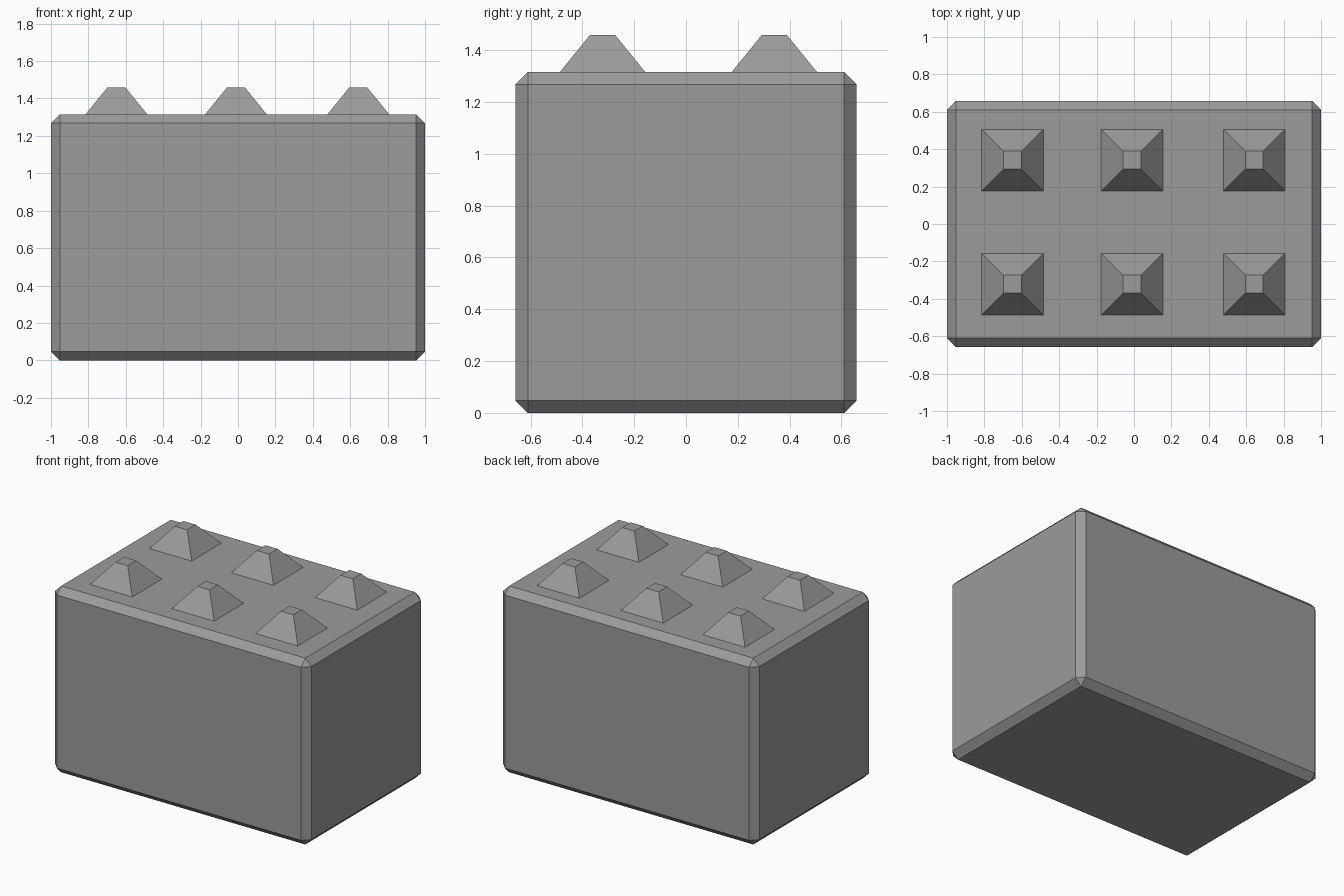
import bpy, bmesh
from math import pi, sqrt
from mathutils import Matrix

if "Cube" in bpy.data.objects:
    bpy.data.objects.remove(bpy.data.objects["Cube"])

W, D, H = 2.0, 1.315, 1.315      # block size
CHAMFER = 0.047
STUD_H, SINK = 0.144, 0.01       # visible stud height, depth sunk into block
BASE, TIP = 0.165, 0.048         # stud half-widths at block surface and tip

grey = bpy.data.materials.new("dark_grey")
grey.diffuse_color = (0.33, 0.33, 0.33, 1)
grey.use_nodes = True
grey.node_tree.nodes["Principled BSDF"].inputs["Base Color"].default_value = grey.diffuse_color


def add_object(name, bm):
    bmesh.ops.recalc_face_normals(bm, faces=bm.faces)
    mesh = bpy.data.meshes.new(name)
    bm.to_mesh(mesh)
    bm.free()
    mesh.materials.append(grey)
    obj = bpy.data.objects.new(name, mesh)
    bpy.context.collection.objects.link(obj)
    return obj


# Chamfered block
bm = bmesh.new()
bmesh.ops.create_cube(bm, size=1, matrix=Matrix.Translation((0, 0, H / 2))
                      @ Matrix.Diagonal((W, D, H, 1)))
bmesh.ops.bevel(bm, geom=bm.edges[:], offset=CHAMFER, offset_type='OFFSET',
                segments=1, profile=0.5, affect='EDGES')
add_object("block", bm)

# Tapered studs, base slightly sunk while keeping the same slope
sunk_base = BASE + (BASE - TIP) / STUD_H * SINK
for row, y in (("front", -0.322), ("back", 0.341)):
    for col, x in (("left", -0.65), ("middle", -0.011), ("right", 0.643)):
        bm = bmesh.new()
        bmesh.ops.create_cone(bm, cap_ends=True, segments=4,
                              radius1=sunk_base * sqrt(2), radius2=TIP * sqrt(2),
                              depth=STUD_H + SINK,
                              matrix=Matrix.Rotation(pi / 4, 4, 'Z'))
        stud = add_object(f"stud_{row}_{col}", bm)
        stud.location = (x, y, H + (STUD_H - SINK) / 2)
